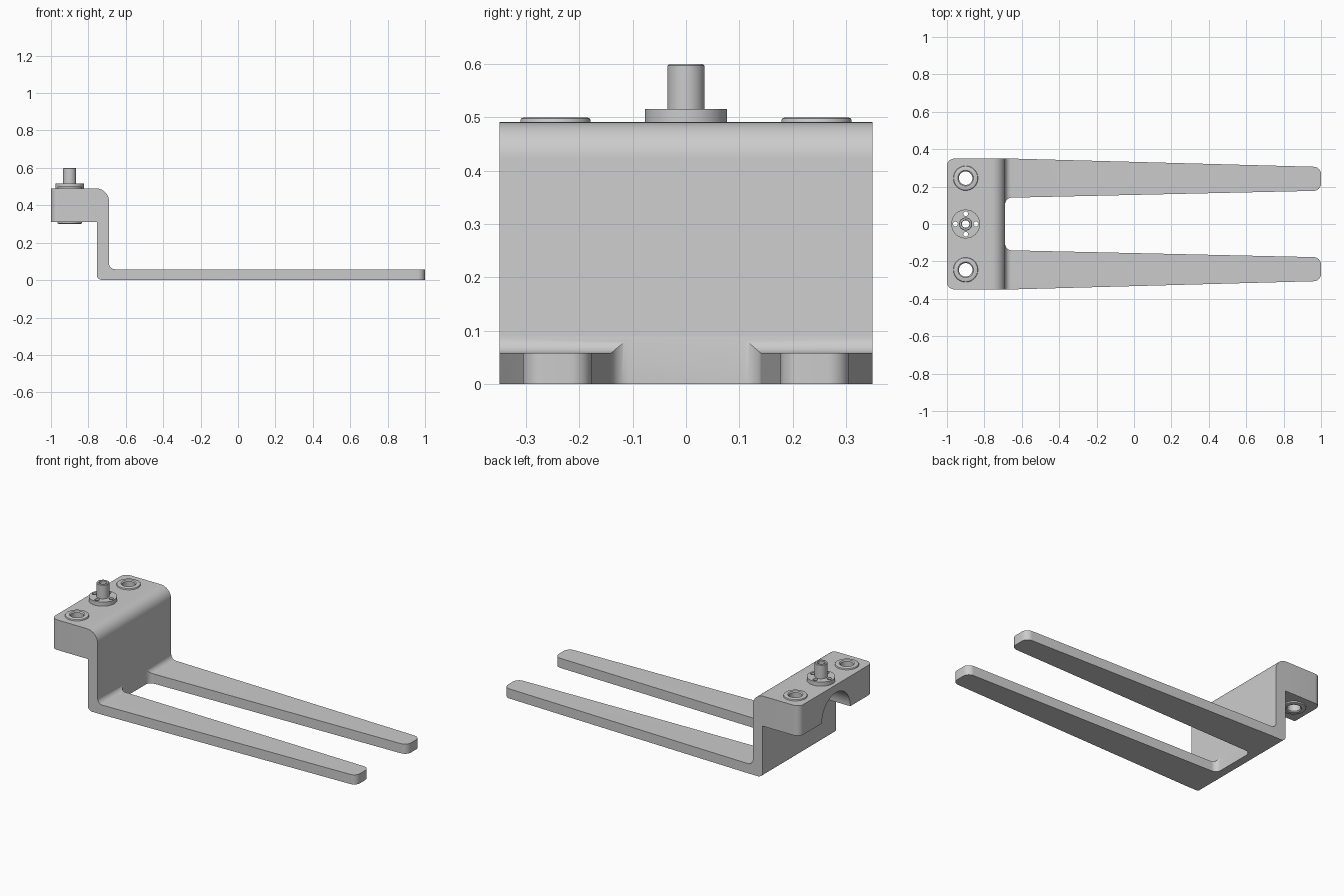
import bpy, bmesh, math
from mathutils import Vector, Matrix

if "Cube" in bpy.data.objects:
    bpy.data.objects.remove(bpy.data.objects["Cube"])


def finish(name, bm):
    bmesh.ops.recalc_face_normals(bm, faces=bm.faces[:])
    me = bpy.data.meshes.new(name)
    bm.to_mesh(me)
    bm.free()
    ob = bpy.data.objects.new(name, me)
    bpy.context.collection.objects.link(ob)
    return ob


def rounded(points, n=10):
    """Polygon from (x, y, corner radius) entries."""
    out = []
    for i, (x, y, r) in enumerate(points):
        p = Vector((x, y))
        if r == 0:
            out.append(p)
            continue
        a = (Vector(points[i - 1][:2]) - p).normalized()
        b = (Vector(points[(i + 1) % len(points)][:2]) - p).normalized()
        half = a.angle(b) / 2
        c = p + (a + b).normalized() * (r / math.sin(half))
        s = p + a * (r / math.tan(half)) - c
        e = p + b * (r / math.tan(half)) - c
        turn = math.pi - 2 * half
        for k in range(n + 1):
            t = k / n
            v = s * math.sin((1 - t) * turn) + e * math.sin(t * turn)
            out.append(c + v / math.sin(turn))
    return out


def prism(name, pts, to3d, direction):
    bm = bmesh.new()
    f = bm.faces.new([bm.verts.new(to3d(p)) for p in pts])
    ext = bmesh.ops.extrude_face_region(bm, geom=[f])
    verts = [g for g in ext["geom"] if isinstance(g, bmesh.types.BMVert)]
    bmesh.ops.translate(bm, verts=verts, vec=direction)
    return finish(name, bm)


def cylinder(r, z0, z1, x, y, axis="Z", seg=48):
    bm = bmesh.new()
    m = Matrix.Translation((x, y, (z0 + z1) / 2))
    if axis == "X":   # z0..z1 is then the x range, (x, y) becomes (y, z)
        m = Matrix.Translation(((z0 + z1) / 2, x, y)) @ Matrix.Rotation(math.pi / 2, 4, "Y")
    bmesh.ops.create_cone(bm, cap_ends=True, segments=seg, radius1=r, radius2=r,
                          depth=z1 - z0, matrix=m)
    return finish("cutter", bm)


def lathe(name, profile, x, y, seg=48):
    bm = bmesh.new()
    rings = [[bm.verts.new((x + r * math.cos(k * math.tau / seg),
                            y + r * math.sin(k * math.tau / seg), z))
              for k in range(seg)] for r, z in profile]
    for i, a in enumerate(rings):
        b = rings[(i + 1) % len(rings)]
        for k in range(seg):
            j = (k + 1) % seg
            bm.faces.new((a[k], a[j], b[j], b[k]))
    return finish(name, bm)


def boolean(ob, cutter, op="DIFFERENCE"):
    bpy.context.view_layer.objects.active = ob
    mod = ob.modifiers.new("cut", "BOOLEAN")
    mod.operation, mod.solver, mod.object = op, "EXACT", cutter
    bpy.ops.object.modifier_apply(modifier=mod.name)
    bpy.data.objects.remove(cutter, do_unlink=True)


def smooth(ob):
    bpy.ops.object.select_all(action="DESELECT")
    ob.select_set(True)
    bpy.context.view_layer.objects.active = ob
    bpy.ops.object.shade_smooth_by_angle(angle=math.radians(30))


PX, BY = -0.9, 0.245   # pin x, bushing y
screws = [(PX + 0.055, 0), (PX - 0.055, 0), (PX, 0.055), (PX, -0.055)]

# Fork body: stepped side profile intersected with the plan outline
side = rounded([(-1.1, 0.31, 0), (-0.755, 0.31, 0), (-0.755, 0.002, 0.025),
                (1.1, 0.002, 0), (1.1, 0.058, 0), (-0.69, 0.058, 0.033),
                (-0.69, 0.491, 0.07), (-1.1, 0.491, 0)])
side = [Vector((p.x, 0 if p.y < 0.0021 else p.y)) for p in side]
body = prism("fork_body", side, lambda p: (p.x, -0.5, p.y), (0, 1, 0))
half = [(-1, 0.35, 0.04), (-0.66, 0.35, 0), (1, 0.305, 0.04),
        (1, 0.178, 0.04), (-0.689, 0.14, 0.035)]
outline = rounded(half + [(x, -y, r) for x, y, r in reversed(half)])
boolean(body, prism("cutter", outline, lambda p: (p.x, p.y, -0.1), (0, 0, 0.9)), "INTERSECT")

# Arched recess under the mounting block, bushing holes, pin bore, screw holes
boolean(body, cylinder(0.135, -1.1, -0.755, 0, 0.31, "X", 64))
for s in (1, -1):
    boolean(body, cylinder(0.036, 0.2, 0.6, PX, s * BY))
boolean(body, cylinder(0.02, 0.35, 0.6, PX, 0))
for x, y in screws:
    boolean(body, cylinder(0.013, 0.35, 0.6, x, y, seg=24))
smooth(body)

# Bushing collars above and below the block
for s, side_name in ((1, "back"), (-1, "front")):
    for label, z0, d in (("top", 0.491, 1), ("bottom", 0.31, -1)):
        h = 0.009 * d
        prof = [(0.036, z0 - h * 0.2), (0.066, z0 - h * 0.2), (0.066, z0 + h * 0.4),
                (0.064, z0 + h * 0.8), (0.060, z0 + h), (0.042, z0 + h),
                (0.036, z0 + h * 0.4)]
        smooth(lathe(f"{side_name}_{label}_bushing", prof, PX, s * BY))

# Flanged hollow pin
pin = lathe("flanged_pin", [(0.02, 0.489), (0.077, 0.489), (0.077, 0.516), (0.035, 0.516),
                            (0.035, 0.597), (0.032, 0.6), (0.023, 0.6), (0.02, 0.597)], PX, 0)
for x, y in screws:
    boolean(pin, cylinder(0.013, 0.4, 0.6, x, y, seg=24))
smooth(pin)
